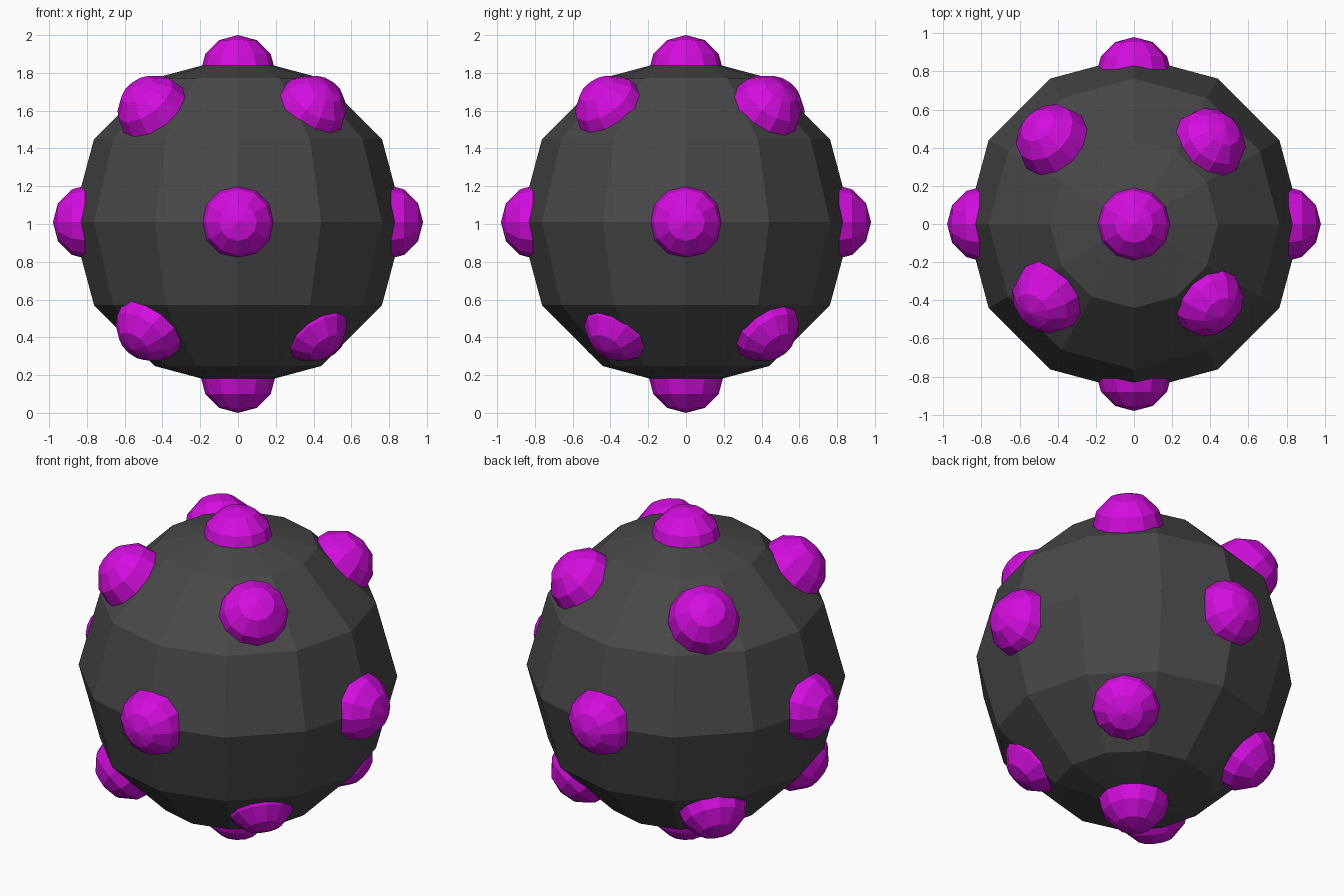
import bpy, bmesh
from mathutils import Vector

if "Cube" in bpy.data.objects:
    bpy.data.objects.remove(bpy.data.objects["Cube"])


def make_material(name, rgb):
    mat = bpy.data.materials.new(name)
    mat.diffuse_color = (*rgb, 1.0)
    mat.use_nodes = True
    mat.node_tree.nodes["Principled BSDF"].inputs["Base Color"].default_value = mat.diffuse_color
    return mat


charcoal = make_material("charcoal", (0.064, 0.064, 0.064))
magenta = make_material("magenta", (0.66, 0.004, 0.74))

CENTRE = Vector((0, 0, 1.01))


def ball(name, radius, location, mat, axis=Vector((0, 0, 1))):
    """Flat-shaded 12 x 6 sphere whose pole points along axis."""
    bm = bmesh.new()
    bmesh.ops.create_uvsphere(bm, u_segments=12, v_segments=6, radius=radius)
    mesh = bpy.data.meshes.new(name)
    bm.to_mesh(mesh)
    bm.free()
    mesh.materials.append(mat)
    obj = bpy.data.objects.new(name, mesh)
    obj.location = location
    obj.rotation_euler = axis.to_track_quat('Z', 'Y').to_euler()
    bpy.context.collection.objects.link(obj)
    return obj


# Faceted body
ball("body", 0.88, CENTRE, charcoal)

# Knobs on the six axes, then the slightly uneven corner knobs
knobs = {
    "knob_top": (0, 0, 0.79),
    "knob_bottom": (0, 0, -0.81),
    "knob_right": (0.78, 0, 0),
    "knob_left": (-0.78, 0, 0),
    "knob_back": (0, 0.78, 0),
    "knob_front": (0, -0.78, 0),
    "knob_upper_front_left": (-0.44, -0.375, 0.58),
    "knob_upper_front_right": (0.375, -0.39, 0.58),
    "knob_upper_back_left": (-0.42, 0.43, 0.58),
    "knob_upper_back_right": (0.385, 0.41, 0.58),
    "knob_lower_front_left": (-0.45, -0.385, -0.54),
    "knob_lower_front_right": (0.38, -0.34, -0.54),
    "knob_lower_back_left": (-0.44, 0.38, -0.54),
    "knob_lower_back_right": (0.39, 0.40, -0.54),
}
for name, offset in knobs.items():
    offset = Vector(offset)
    ball(name, 0.2, CENTRE + offset, magenta, offset)
